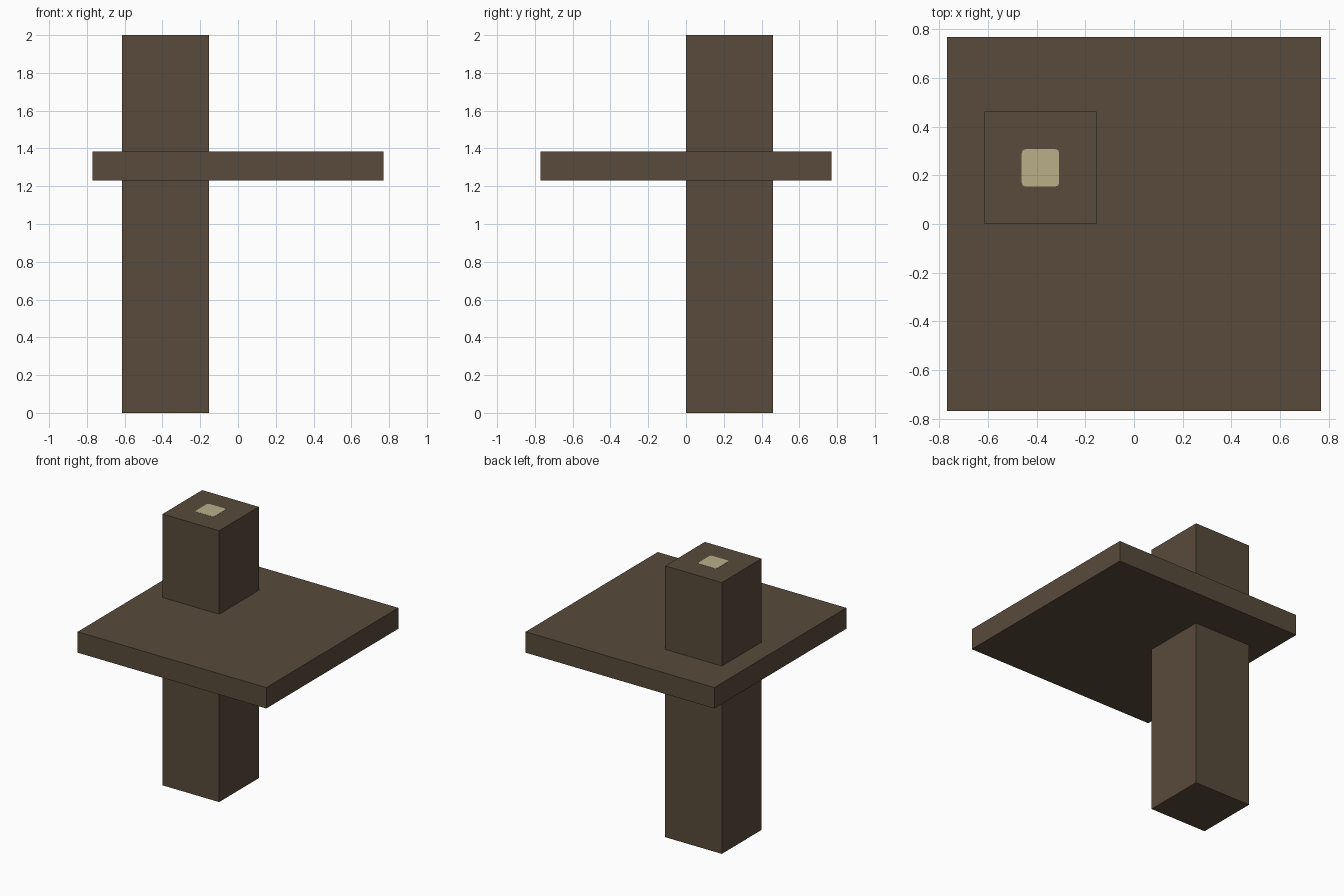
import bpy, bmesh

if "Cube" in bpy.data.objects:
    bpy.data.objects.remove(bpy.data.objects["Cube"])

U = 2 / 13  # module: the post is 13 units tall


def material(name, rgb):
    m = bpy.data.materials.new(name)
    m.diffuse_color = (*rgb, 1)
    m.use_nodes = True
    m.node_tree.nodes["Principled BSDF"].inputs["Base Color"].default_value = m.diffuse_color
    return m


def box(name, lo, hi, mat):
    """Box between two corners given in modules."""
    bm = bmesh.new()
    bmesh.ops.create_cube(bm, size=1)
    for v in bm.verts:
        v.co = [(lo[i] + (v.co[i] + 0.5) * (hi[i] - lo[i])) * U for i in range(3)]
    mesh = bpy.data.meshes.new(name)
    bm.to_mesh(mesh)
    bm.free()
    mesh.materials.append(mat)
    obj = bpy.data.objects.new(name, mesh)
    bpy.context.collection.objects.link(obj)
    return obj


brown = material("dark brown", (0.098, 0.070, 0.043))
cream = material("pale cream", (0.485, 0.429, 0.250))

# Square post, passing through the slab off-centre
box("post", (-4, 0, 0), (-1, 3, 13), brown)

# Wide flat slab
box("slab", (-5, -5, 8), (5, 5, 9), brown)

# Thin pale inlay on the post top, with clipped corners
inlay = box("top_inlay", (-3, 1, 12.99), (-2, 2, 13.01), cream)
bm = bmesh.new()
bm.from_mesh(inlay.data)
upright = [e for e in bm.edges if abs(e.verts[0].co.z - e.verts[1].co.z) > 0.001]
bmesh.ops.bevel(bm, geom=upright, offset=0.1 * U, segments=2, profile=0.5, affect='EDGES')
bm.to_mesh(inlay.data)
bm.free()
